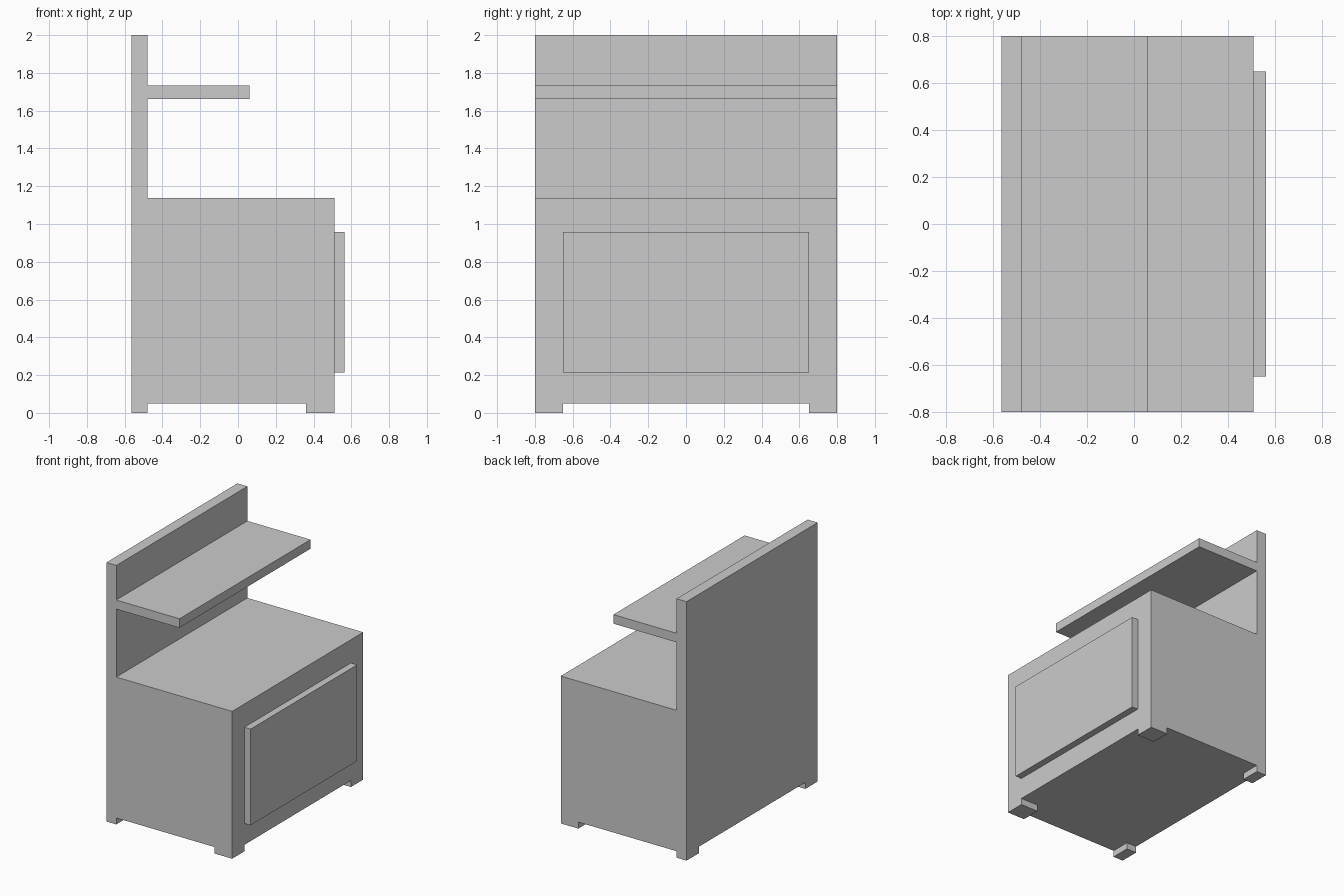
import bpy, bmesh

if "Cube" in bpy.data.objects:
    bpy.data.objects.remove(bpy.data.objects["Cube"])

HALF_Y = 0.80
BACK, PANEL, FRONT, DOOR = -0.565, -0.48, 0.51, 0.563
FOOT_Z = 0.05


def extrude_profile(name, pts, y0, y1):
    """Extrude an x/z outline along y."""
    bm = bmesh.new()
    face = bm.faces.new([bm.verts.new((x, y0, z)) for x, z in pts])
    ext = bmesh.ops.extrude_face_region(bm, geom=[face])
    moved = [v for v in ext["geom"] if isinstance(v, bmesh.types.BMVert)]
    bmesh.ops.translate(bm, verts=moved, vec=(0, y1 - y0, 0))
    bmesh.ops.recalc_face_normals(bm, faces=bm.faces)
    mesh = bpy.data.meshes.new(name)
    bm.to_mesh(mesh)
    bm.free()
    obj = bpy.data.objects.new(name, mesh)
    bpy.context.collection.objects.link(obj)
    return obj


def box(name, x0, x1, y0, y1, z0, z1):
    return extrude_profile(name, [(x0, z0), (x1, z0), (x1, z1), (x0, z1)], y0, y1)


# Stove body, back panel and shelf share one continuous side outline
extrude_profile("stove_body", [
    (BACK, FOOT_Z), (FRONT, FOOT_Z), (FRONT, 1.138), (PANEL, 1.138),
    (PANEL, 1.663), (0.06, 1.663), (0.06, 1.733), (PANEL, 1.733),
    (PANEL, 2.0), (BACK, 2.0)], -HALF_Y, HALF_Y)

# Raised oven door
box("oven_door", FRONT, DOOR, -0.65, 0.65, 0.215, 0.958)

# Corner feet: the front pair is deeper than the back pair
for side, y0, y1 in (("left", -HALF_Y, -0.65), ("right", 0.65, HALF_Y)):
    box(f"front_foot_{side}", 0.36, FRONT, y0, y1, 0, FOOT_Z)
    box(f"back_foot_{side}", BACK, PANEL, y0, y1, 0, FOOT_Z)
